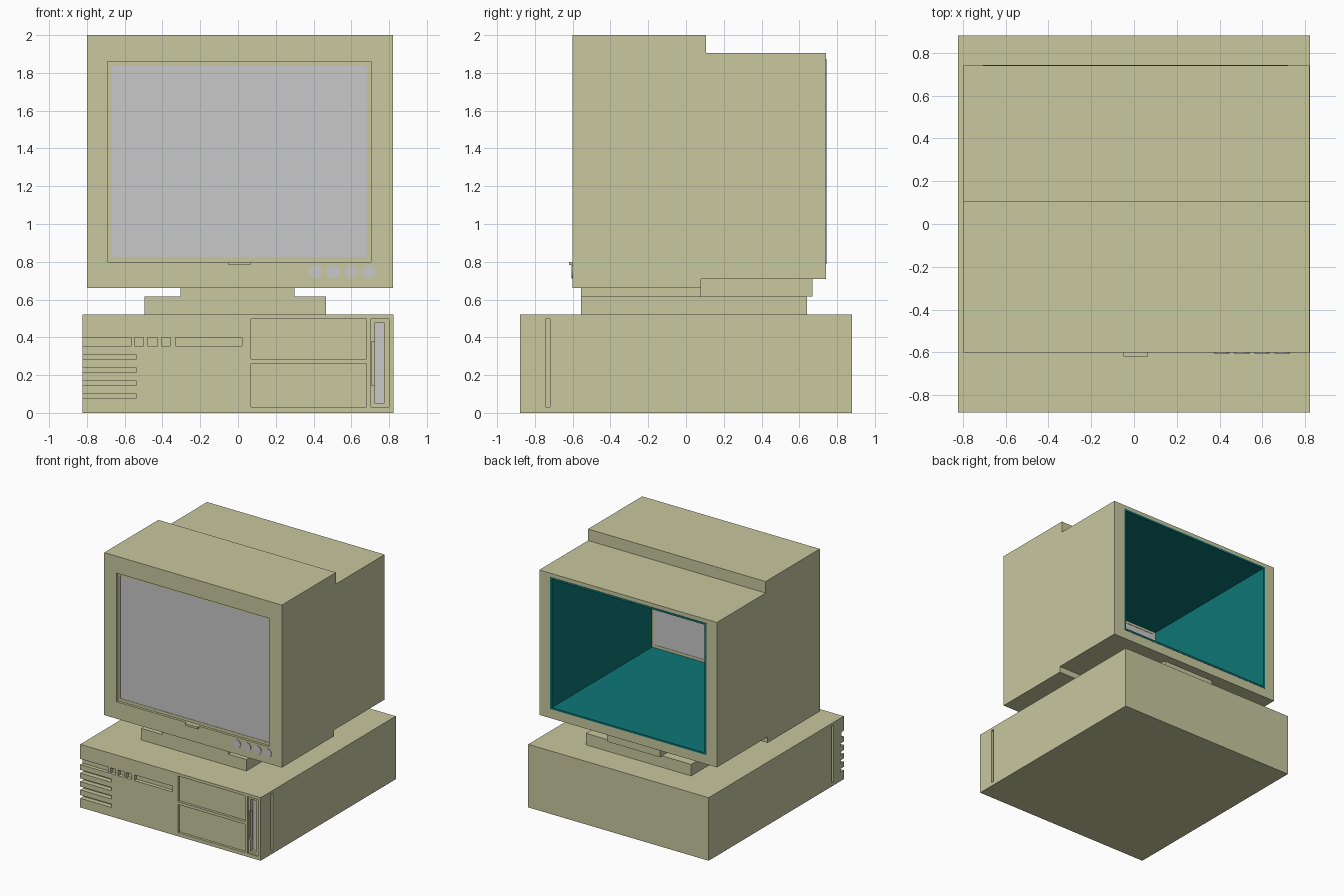
import bpy, bmesh, math

if "Cube" in bpy.data.objects:
    bpy.data.objects.remove(bpy.data.objects["Cube"])


def material(name, rgb):
    m = bpy.data.materials.new(name)
    m.diffuse_color = (*rgb, 1)
    m.use_nodes = True
    m.node_tree.nodes["Principled BSDF"].inputs["Base Color"].default_value = m.diffuse_color
    return m


BEIGE = material("beige_plastic", (0.578, 0.578, 0.352))
GREY = material("light_grey", (0.578, 0.578, 0.578))
TEAL = material("dark_teal", (0.0044, 0.181, 0.181))


def make(name, bm, mat):
    bmesh.ops.recalc_face_normals(bm, faces=bm.faces)
    me = bpy.data.meshes.new(name)
    bm.to_mesh(me)
    bm.free()
    me.materials.append(mat)
    ob = bpy.data.objects.new(name, me)
    bpy.context.collection.objects.link(ob)
    return ob


def box(name, x0, x1, y0, y1, z0, z1, mat=BEIGE):
    bm = bmesh.new()
    bmesh.ops.create_cube(bm, size=1)
    for v in bm.verts:
        v.co = ((x0 + x1) / 2 + v.co.x * (x1 - x0),
                (y0 + y1) / 2 + v.co.y * (y1 - y0),
                (z0 + z1) / 2 + v.co.z * (z1 - z0))
    return make(name, bm, mat)


def cut(ob, *bounds, mat=BEIGE):
    """Subtract a box from an object and remove the cutter."""
    cutter = box("cutter", *bounds, mat=mat)
    mod = ob.modifiers.new("cut", 'BOOLEAN')
    mod.operation = 'DIFFERENCE'
    mod.solver = 'EXACT'
    mod.object = cutter
    bpy.context.view_layer.objects.active = ob
    bpy.ops.object.modifier_apply(modifier=mod.name)
    bpy.data.objects.remove(cutter)


# Computer case
F = -0.88
case = box("computer_case", -0.823, 0.823, F, 0.88, 0, 0.52)


def recess(x0, x1, z0, z1, depth):
    cut(case, x0, x1, F - 0.1, F + depth, z0, z1)


# Vent slots, open at the left edge
for z in (0.075, 0.145, 0.213, 0.283):
    recess(-0.9, -0.54, z, z + 0.027, 0.04)
# Row of button and indicator recesses
for x0, x1 in ((-0.9, -0.565), (-0.547, -0.5), (-0.478, -0.425),
               (-0.405, -0.357), (-0.33, 0.02)):
    recess(x0, x1, 0.353, 0.4, 0.03)
# Two drive bays
recess(0.07, 0.68, 0.03, 0.262, 0.02)
recess(0.07, 0.68, 0.286, 0.497, 0.02)
# Narrow side panel with finger notch and grey strip
recess(0.704, 0.8, 0.03, 0.497, 0.01)
recess(0.725, 0.773, 0.05, 0.478, 0.04)
recess(0.708, 0.74, 0.145, 0.378, 0.03)
box("panel_strip", 0.728, 0.772, F + 0.034, F + 0.042, 0.051, 0.477, GREY)
# Side grooves
for s in (-1, 1):
    a, b = sorted((s * 0.803, s * 0.9))
    cut(case, a, b, -0.745, -0.72, 0.03, 0.497)

# Monitor stand
box("stand_base", -0.495, 0.465, -0.555, 0.64, 0.52, 0.615)
box("stand_neck_front", -0.305, 0.3, -0.555, 0.08, 0.615, 0.66)
box("stand_neck_back", -0.23, 0.25, 0.08, 0.67, 0.615, 0.71)

# Monitor body from a stepped side profile
profile = [(-0.6, 0.66), (0.08, 0.66), (0.08, 0.71), (0.74, 0.71),
           (0.74, 1.905), (0.105, 1.905), (0.105, 2.0), (-0.6, 2.0)]
bm = bmesh.new()
face = bm.faces.new([bm.verts.new((-0.8, y, z)) for y, z in profile])
ext = bmesh.ops.extrude_face_region(bm, geom=[face])
for g in ext["geom"]:
    if isinstance(g, bmesh.types.BMVert):
        g.co.x = 0.82
monitor = make("monitor_body", bm, BEIGE)
cut(monitor, -0.705, 0.719, -0.565, 0.9, 0.787, 1.873)   # hollow back
cut(monitor, -0.69, 0.704, -0.7, -0.58, 0.80, 1.86)      # bezel recess
cut(monitor, -0.668, 0.684, -0.7, -0.5, 0.824, 1.838)    # screen opening
box("screen", -0.668, 0.684, -0.577, -0.568, 0.824, 1.838, GREY)

# Teal lining of the hollow back
lining = box("inner_lining", -0.705, 0.719, -0.565, 0.743, 0.787, 1.873, TEAL)
cut(lining, -0.69, 0.704, -0.7, 0.9, 0.802, 1.858, mat=TEAL)

# Latch tab under the screen
box("latch_tab", -0.05, 0.066, -0.62, -0.6, 0.782, 0.8)

# Control knobs
for i in range(4):
    bm = bmesh.new()
    bmesh.ops.create_cone(bm, cap_ends=True, segments=12, radius1=0.036,
                          radius2=0.036, depth=0.008)
    knob = make(f"control_knob_{i + 1}", bm, GREY)
    knob.rotation_euler.x = math.pi / 2
    knob.location = (0.41 + i * 0.094, -0.601, 0.748)
